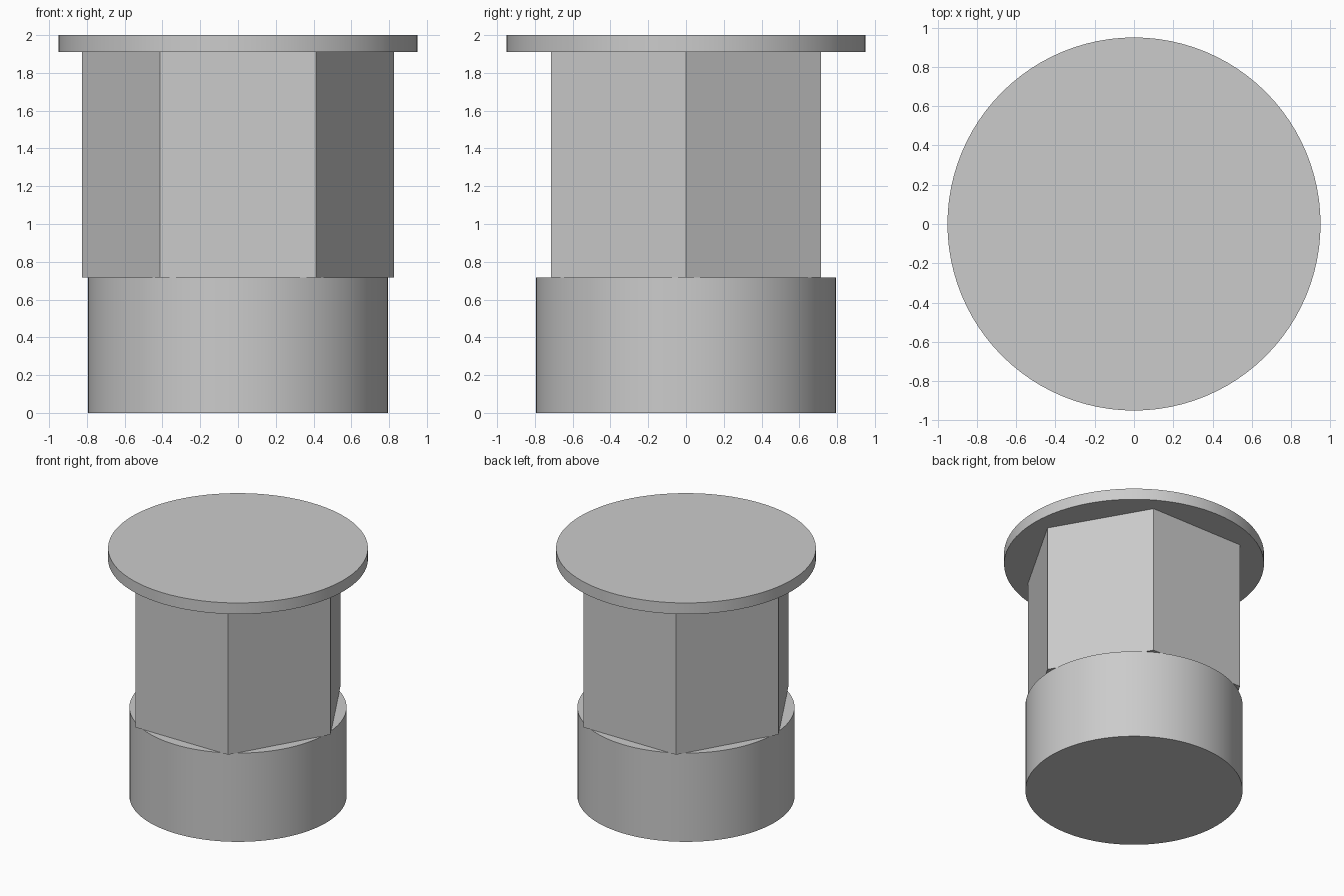
import bpy
import math

cube = bpy.data.objects.get("Cube")
if cube:
    bpy.data.objects.remove(cube, do_unlink=True)

# Plain grey for the whole model
grey = bpy.data.materials.new("light_grey")
grey.use_nodes = True
color = (0.6, 0.6, 0.6, 1.0)
grey.diffuse_color = color
for node in grey.node_tree.nodes:
    if node.type == 'BSDF_PRINCIPLED':
        node.inputs["Base Color"].default_value = color


def add_prism(name, radius, bottom, top, sides, turn=0.0):
    """Upright prism or cylinder between two heights."""
    bpy.ops.mesh.primitive_cylinder_add(
        vertices=sides, radius=radius, depth=top - bottom,
        location=(0, 0, (bottom + top) / 2), rotation=(0, 0, turn))
    obj = bpy.context.object
    obj.name = name
    obj.data.materials.append(grey)
    if sides > 6:
        bpy.ops.object.shade_smooth_by_angle(angle=math.radians(30))
    return obj


# Round lower body
add_prism("round_base", 0.794, 0.0, 0.716, 96)
# Hexagonal shank, corners pointing left and right
add_prism("hex_shank", 0.825, 0.716, 1.91, 6, math.radians(30))
# Thin flange on top
add_prism("top_flange", 0.95, 1.91, 2.0, 96)
